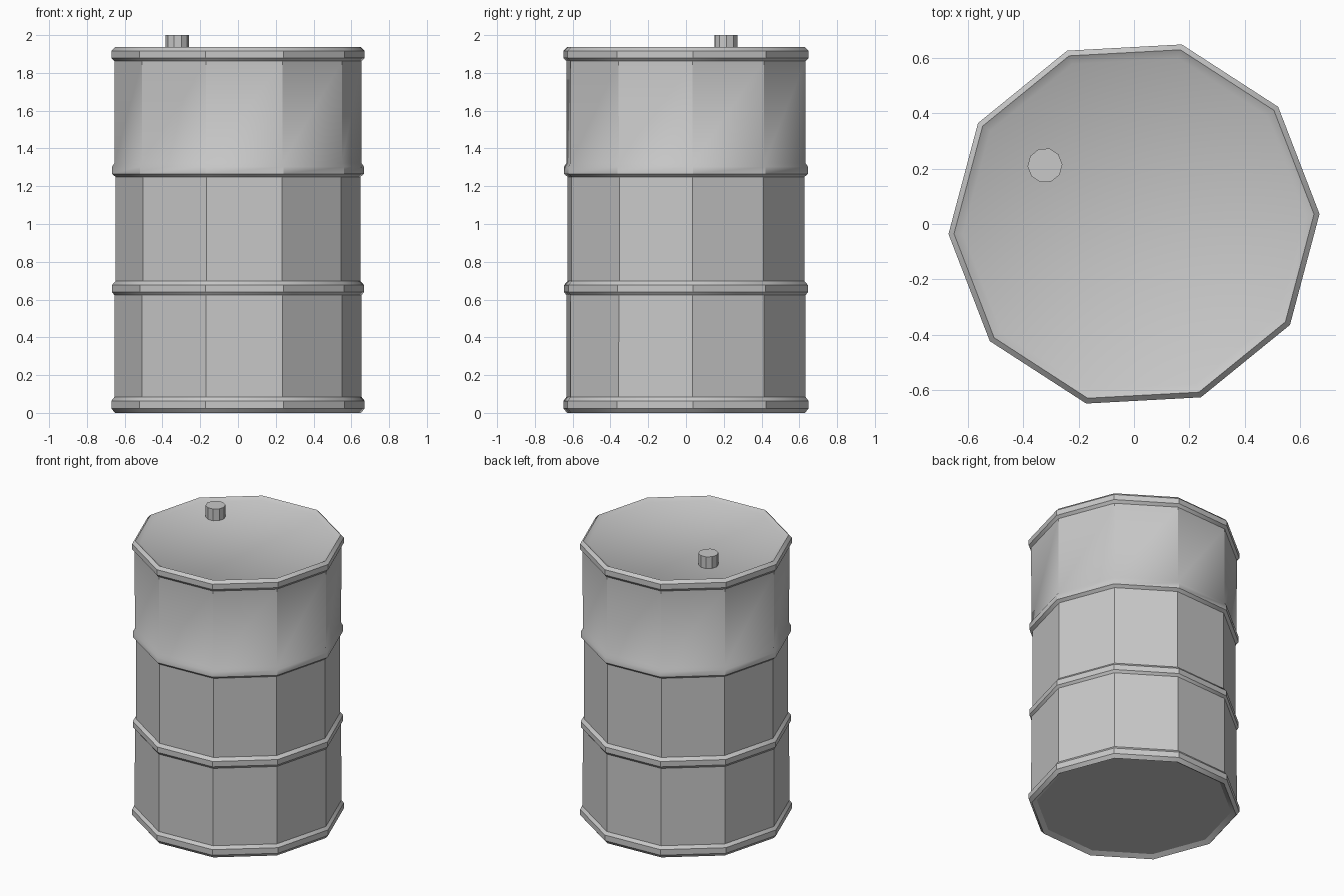
import bpy
import bmesh
from math import cos, sin, radians, tau

SIDES = 10
TURN = radians(3.1)

cube = bpy.data.objects.get("Cube")
if cube:
    bpy.data.objects.remove(cube, do_unlink=True)

grey = bpy.data.materials.new("grey steel")
grey.use_nodes = True
colour = (0.58, 0.58, 0.58, 1)
grey.diffuse_color = colour
grey.node_tree.nodes["Principled BSDF"].inputs["Base Color"].default_value = colour


def lathe(name, profile, location=(0, 0, 0)):
    """Turn a bottom-to-top (radius, z) profile into a closed faceted solid."""
    bm = bmesh.new()
    rings = []
    for r, z in profile:
        angles = [TURN + tau * i / SIDES for i in range(SIDES)]
        rings.append([bm.verts.new((r * cos(a), r * sin(a), z)) for a in angles])
    for low, high in zip(rings, rings[1:]):
        for i in range(SIDES):
            j = (i + 1) % SIDES
            bm.faces.new((low[i], low[j], high[j], high[i]))
    bm.faces.new(rings[0][::-1])
    bm.faces.new(rings[-1])
    mesh = bpy.data.meshes.new(name)
    bm.to_mesh(mesh)
    bm.free()
    mesh.materials.append(grey)
    obj = bpy.data.objects.new(name, mesh)
    obj.location = location
    bpy.context.collection.objects.link(obj)
    bpy.ops.object.select_all(action="DESELECT")
    obj.select_set(True)
    bpy.context.view_layer.objects.active = obj
    bpy.ops.object.shade_smooth_by_angle(angle=radians(32))
    return obj


def hoop(z, inner_low, inner_high, outer):
    """Bevelled raised band centred on height z."""
    return [(inner_low, z - 0.037), (outer, z - 0.02),
            (outer, z + 0.017), (inner_high, z + 0.037)]


# Drum shell: recessed base, rims, two hoops and recessed lid
bottom = [(0.62, 0.02), (0.652, 0), (0.672, 0.024), (0.672, 0.063), (0.656, 0.083)]
top = [(0.656, 1.862), (0.672, 1.88), (0.672, 1.917), (0.652, 1.937), (0.62, 1.918)]
hoops = hoop(0.66, 0.655, 0.649, 0.668) + hoop(1.286, 0.649, 0.655, 0.668)
lathe("drum", bottom + hoops + top)

# Filler cap standing on the lid
lathe("filler_cap", [(0.063, 1.9), (0.063, 2.0)], (-0.322, 0.212, 0))
